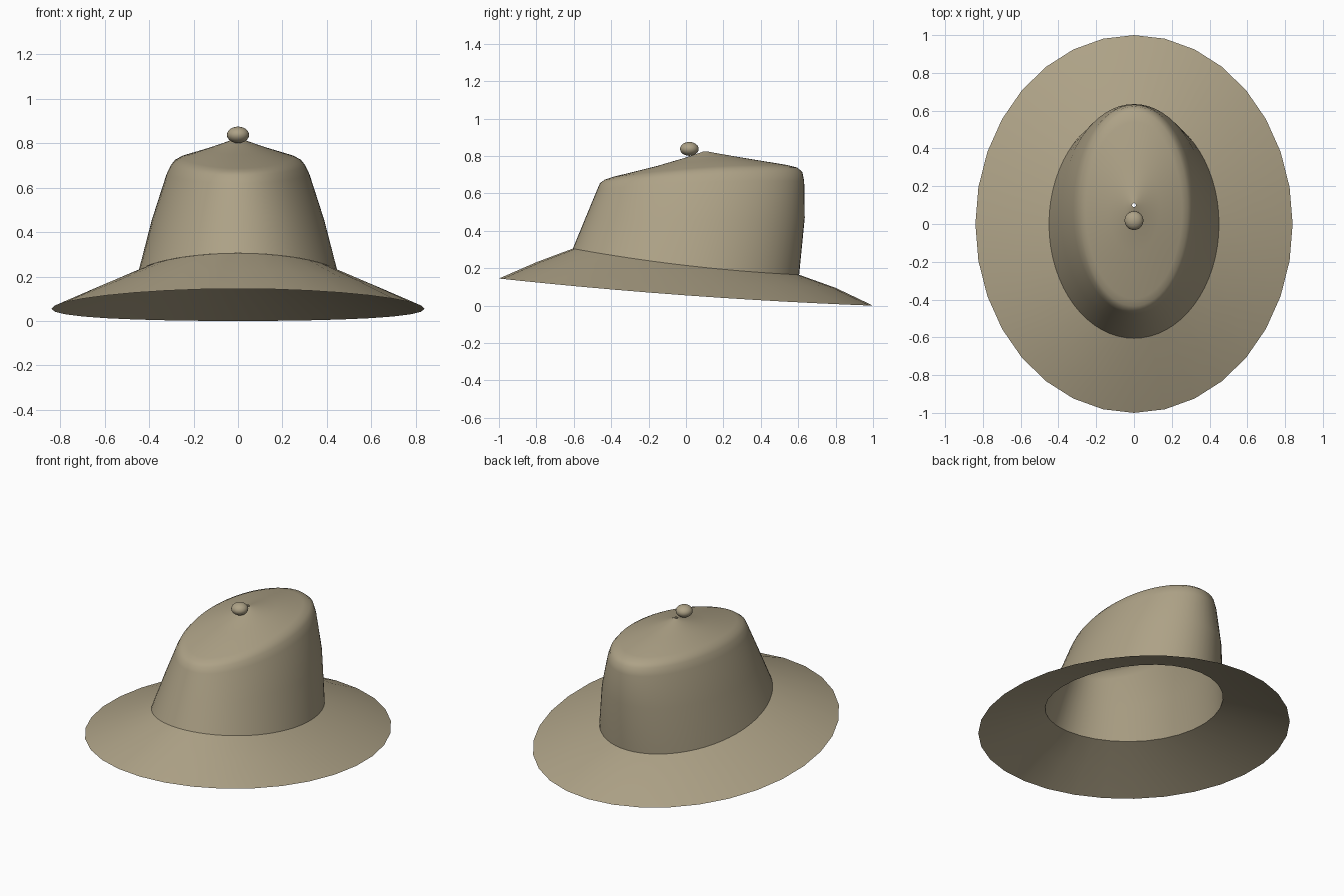
import bpy, bmesh, math

if "Cube" in bpy.data.objects:
    bpy.data.objects.remove(bpy.data.objects["Cube"])

felt = bpy.data.materials.new("tan_felt")
felt.diffuse_color = (0.42, 0.36, 0.24, 1)
felt.use_nodes = True
felt.node_tree.nodes["Principled BSDF"].inputs["Base Color"].default_value = felt.diffuse_color


def finish(obj):
    obj.data.materials.append(felt)
    for p in obj.data.polygons:
        p.use_smooth = True


def loft(name, rings, seg):
    """Skin oval rings: (front y, back y, half width, front z, side z, back z)."""
    bm = bmesh.new()
    loops = []
    for yf, yb, w, zf, zm, zb in rings:
        loop = []
        for i in range(seg):
            a = 2 * math.pi * i / seg
            c, s = math.cos(a), math.sin(a)
            y = (yf + yb) / 2 + (yb - yf) / 2 * s
            z = zm + (zb - zf) / 2 * s + ((zb + zf) / 2 - zm) * s * s
            loop.append(bm.verts.new((w * c, y, z)))
        loops.append(loop)
    for lo, hi in zip(loops, loops[1:]):
        for i in range(seg):
            j = (i + 1) % seg
            bm.faces.new((lo[i], lo[j], hi[j], hi[i]))
    me = bpy.data.meshes.new(name)
    bm.to_mesh(me)
    bm.free()
    obj = bpy.data.objects.new(name, me)
    bpy.context.collection.objects.link(obj)
    finish(obj)
    return obj


# Drooping brim, a single sheet open in the middle
loft("brim", [
    (-1.0, 1.0, 0.84, 0.145, 0.055, 0.0),
    (-0.80, 0.80, 0.645, 0.232, 0.138, 0.095),
    (-0.605, 0.605, 0.45, 0.305, 0.215, 0.165),
], 32)

# Hollow crown, leaning back, with a rounded shoulder and a low peak
loft("crown", [
    (-0.605, 0.605, 0.45, 0.305, 0.215, 0.165),
    (-0.535, 0.635, 0.388, 0.475, 0.455, 0.47),
    (-0.475, 0.632, 0.322, 0.62, 0.66, 0.665),
    (-0.460, 0.622, 0.303, 0.655, 0.70, 0.715),
    (-0.435, 0.595, 0.285, 0.673, 0.722, 0.738),
    (-0.395, 0.54, 0.255, 0.687, 0.738, 0.752),
    (-0.15, 0.32, 0.135, 0.748, 0.775, 0.788),
    (0.0, 0.18, 0.05, 0.792, 0.805, 0.812),
    (0.09, 0.11, 0.01, 0.823, 0.824, 0.825),
], 64)

# Button on top
bpy.ops.mesh.primitive_uv_sphere_add(segments=24, ring_count=12, radius=1,
                                     location=(0, 0.018, 0.838))
button = bpy.context.object
button.name = "button"
button.scale = (0.05, 0.05, 0.037)
finish(button)
